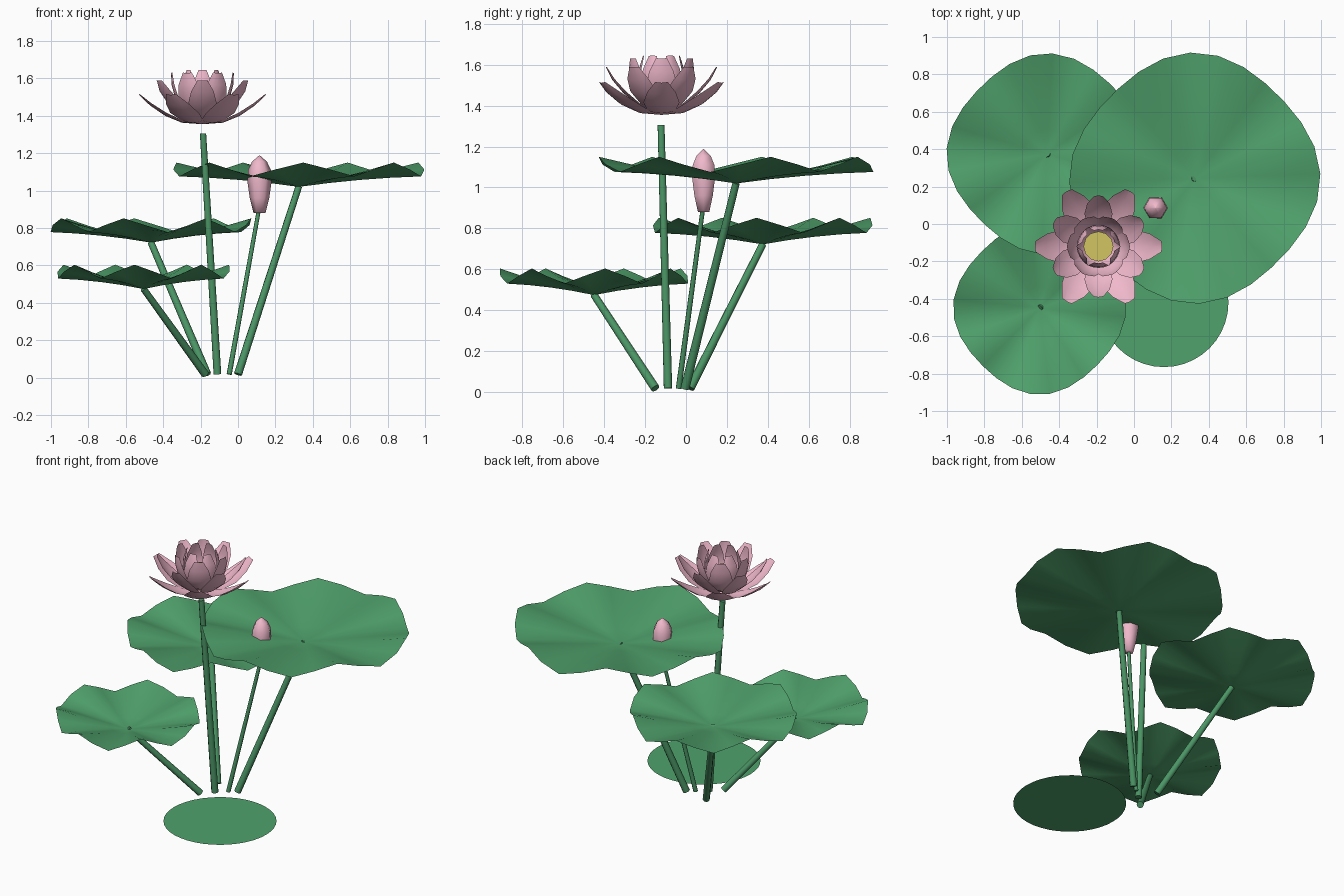
import bpy
from math import sin, cos, pi, radians
from mathutils import Vector

if "Cube" in bpy.data.objects:
    bpy.data.objects.remove(bpy.data.objects["Cube"])


def material(name, rgb):
    m = bpy.data.materials.new(name)
    m.diffuse_color = (*rgb, 1)
    m.use_nodes = True
    m.node_tree.nodes["Principled BSDF"].inputs["Base Color"].default_value = m.diffuse_color
    return m


LEAF = material("leaf_green", (0.08, 0.36, 0.15))
STEM = material("stem_green", (0.07, 0.30, 0.13))
PINK = material("petal_pink", (0.87, 0.48, 0.60))
GOLD = material("seed_gold", (0.65, 0.56, 0.12))


def mesh_object(name, verts, faces, mat, smooth=True):
    me = bpy.data.meshes.new(name)
    me.from_pydata(verts, [], faces)
    me.materials.append(mat)
    me.polygons.foreach_set("use_smooth", [smooth] * len(faces))
    ob = bpy.data.objects.new(name, me)
    bpy.context.collection.objects.link(ob)
    return ob


def leaf(name, centre, radius, peak, sides=28, rings=4):
    """Shallow cone with a seven-wave rim and a slightly squared outline."""
    c = Vector(centre)
    verts, faces = [c], []
    for k in range(1, rings + 1):
        t = k / rings
        for i in range(sides):
            a = radians(peak) + 2 * pi * i / sides
            r = radius * t * (0.968 + 0.032 * cos(4 * a))
            z = 0.093 * t + 0.037 * t * t * cos(7 * (a - radians(peak)))
            verts.append(c + Vector((r * cos(a), r * sin(a), z)))
    for i in range(sides):
        j = (i + 1) % sides
        faces.append((0, 1 + i, 1 + j))
        for k in range(rings - 1):
            p, q = 1 + k * sides, 1 + (k + 1) * sides
            faces.append((p + i, q + i, q + j, p + j))
    mesh_object(name, verts, faces, LEAF)


def stem(name, base, top, r0, r1, sides=8):
    """Tapered rod between two points."""
    a, b = Vector(base), Vector(top)
    rot = (b - a).to_track_quat('Z', 'Y')
    verts = []
    for p, r in ((a, r0), (b, r1)):
        for i in range(sides):
            t = 2 * pi * i / sides
            verts.append(p + rot @ Vector((r * cos(t), r * sin(t), 0)))
    faces = [(i, (i + 1) % sides, sides + (i + 1) % sides, sides + i)
             for i in range(sides)]
    faces += [tuple(reversed(range(sides))), tuple(range(sides, 2 * sides))]
    ob = mesh_object(name, verts, faces, STEM)
    for f in list(ob.data.polygons)[-2:]:
        f.use_smooth = False


def lathe(name, x, y, profile, sides, mat, smooth):
    """Body of revolution with closed ends."""
    verts = [(x + r * cos(2 * pi * i / sides), y + r * sin(2 * pi * i / sides), z)
             for r, z in profile for i in range(sides)]
    faces = [(k * sides + i, k * sides + (i + 1) % sides,
              (k + 1) * sides + (i + 1) % sides, (k + 1) * sides + i)
             for k in range(len(profile) - 1) for i in range(sides)]
    n = len(verts)
    faces += [tuple(reversed(range(sides))), tuple(range(n - sides, n))]
    mesh_object(name, verts, faces, mat, smooth)


def petal_ring(name, centre, profile, widths, count, turn, cup):
    """Ring of cupped petals following an (r, z) profile."""
    verts, faces = [], []
    for n in range(count):
        a = radians(turn) + 2 * pi * n / count
        u, v = Vector((cos(a), sin(a), 0)), Vector((-sin(a), cos(a), 0))
        start = len(verts)
        for i, ((r, z), w) in enumerate(zip(profile, widths)):
            r0, z0 = profile[max(i - 1, 0)]
            r1, z1 = profile[min(i + 1, len(profile) - 1)]
            d = Vector((r1 - r0, z1 - z0)).normalized()
            normal = u * -d.y + Vector((0, 0, d.x))
            for s in (-1, -0.5, 0, 0.5, 1):
                verts.append(Vector((*centre, z)) + u * r + v * w * s
                             + normal * cup * w * s * s)
        for i in range(len(profile) - 1):
            for j in range(4):
                p = start + i * 5 + j
                faces.append((p, p + 5, p + 6, p + 1))
    mesh_object(name, verts, faces, PINK)


# Raised leaves and the flat floating pad
leaf("large_leaf", (0.325, 0.245, 1.02), 0.672, -88)
leaf("back_leaf", (-0.465, 0.375, 0.722), 0.538, -106)
leaf("front_leaf", (-0.505, -0.45, 0.474), 0.463, -96)
pad = [(0.16 + 0.345 * cos(2 * pi * i / 40), -0.42 + 0.345 * sin(2 * pi * i / 40), 0.022)
       for i in range(40)]
mesh_object("floating_pad", pad, [tuple(range(40))], LEAF, smooth=False)

# Stems
stem("large_leaf_stem", (0.0, -0.005, 0.018), (0.325, 0.245, 1.022), 0.022, 0.018)
stem("back_leaf_stem", (-0.165, 0.02, 0.018), (-0.465, 0.375, 0.722), 0.022, 0.018)
stem("front_leaf_stem", (-0.175, -0.15, 0.018), (-0.505, -0.45, 0.475), 0.022, 0.018)
stem("flower_stem", (-0.11, -0.088, 0.018), (-0.187, -0.122, 1.305), 0.022, 0.018)
stem("bud_stem", (-0.047, -0.036, 0.018), (0.112, 0.083, 0.90), 0.014, 0.011)

# Closed bud
lathe("bud", 0.115, 0.086, [(0.032, 0.88), (0.052, 0.96), (0.065, 1.05),
                            (0.061, 1.11), (0.04, 1.155), (0.003, 1.187)],
      6, PINK, True)

# Open flower, outer to inner petals
C = (-0.19, -0.12)
petal_ring("outer_petals", C, [(0.0, 1.355), (0.11, 1.363), (0.20, 1.40),
                               (0.28, 1.455), (0.34, 1.512)],
           [0.03, 0.068, 0.088, 0.07, 0.03], 6, 0, 0.2)
petal_ring("second_petals", C, [(0.02, 1.365), (0.11, 1.40), (0.185, 1.46),
                                (0.24, 1.525), (0.272, 1.588)],
           [0.025, 0.058, 0.075, 0.06, 0.026], 6, 30, 0.2)
petal_ring("third_petals", C, [(0.02, 1.375), (0.10, 1.42), (0.145, 1.49),
                               (0.165, 1.565), (0.168, 1.63)],
           [0.025, 0.058, 0.074, 0.06, 0.028], 6, 0, 0.25)
petal_ring("inner_petals", C, [(0.02, 1.385), (0.085, 1.43), (0.115, 1.50),
                               (0.11, 1.58), (0.09, 1.645)],
           [0.02, 0.048, 0.06, 0.048, 0.022], 6, 30, 0.25)
lathe("seed_head", *C, [(0.035, 1.38), (0.06, 1.45), (0.08, 1.52)], 12, GOLD, False)
